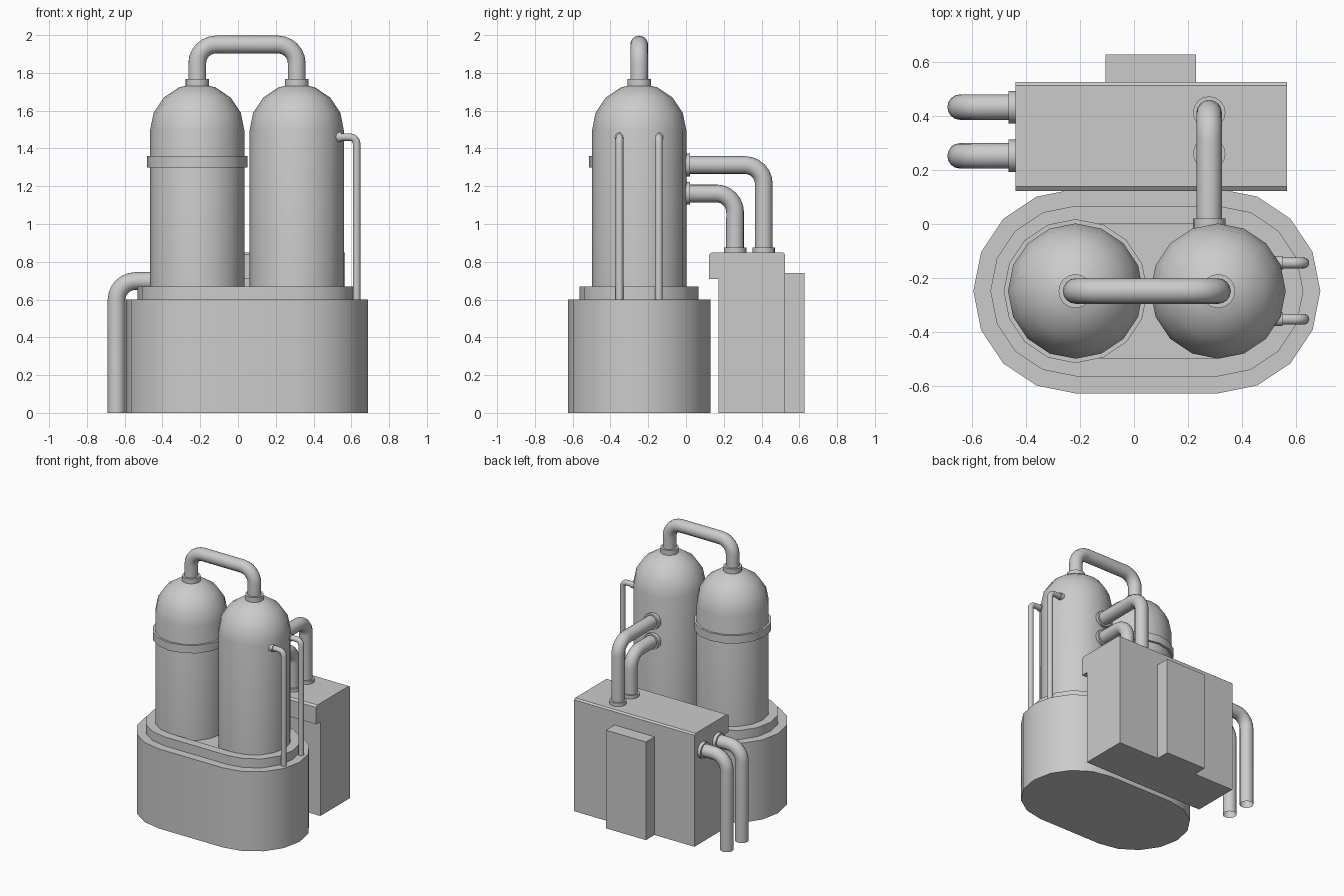
import bpy, bmesh
from math import cos, sin, pi, radians
from mathutils import Vector

if "Cube" in bpy.data.objects:
    bpy.data.objects.remove(bpy.data.objects["Cube"])

CY = -0.248                 # shared y centre of base and tanks
TANKS = (-0.216, 0.311)     # x centres of the two tanks
TANK_R = 0.25
PIPE_R = 0.047


def finish(name, bm, smooth=True):
    bmesh.ops.remove_doubles(bm, verts=bm.verts, dist=1e-5)
    bmesh.ops.recalc_face_normals(bm, faces=bm.faces)
    me = bpy.data.meshes.new(name)
    bm.to_mesh(me)
    bm.free()
    ob = bpy.data.objects.new(name, me)
    bpy.context.collection.objects.link(ob)
    if smooth:
        shade(ob)
    return ob


def shade(ob):
    bpy.ops.object.select_all(action='DESELECT')
    ob.select_set(True)
    bpy.context.view_layer.objects.active = ob
    bpy.ops.object.shade_smooth_by_angle(angle=radians(32))


def loft(name, rings):
    """Skin closed rings of points and cap both ends."""
    bm = bmesh.new()
    loops = [[bm.verts.new(p) for p in r] for r in rings]
    n = len(loops[0])
    for a, b in zip(loops, loops[1:]):
        for i in range(n):
            j = (i + 1) % n
            bm.faces.new((a[i], a[j], b[j], b[i]))
    bm.faces.new(loops[0])
    bm.faces.new(loops[-1])
    return finish(name, bm)


def lathe(name, profile, origin, axis=(0, 0, 1), segs=16):
    """Turn (radius, height) points about an axis through origin."""
    q = Vector((0, 0, 1)).rotation_difference(Vector(axis))
    o = Vector(origin)
    return loft(name, [[o + q @ Vector((r * cos(2 * pi * i / segs), r * sin(2 * pi * i / segs), h))
                        for i in range(segs)] for r, h in profile])


def flange(name, origin, axis, r=0.063, depth=0.045):
    return lathe(name, [(r, -depth / 2), (r, depth / 2)], origin, axis)


def stadium(r, z):
    pts = []
    for cx, start in ((TANKS[1], -pi / 2), (TANKS[0], pi / 2)):
        pts += [(cx + r * cos(start + i * pi / 8), CY + r * sin(start + i * pi / 8), z)
                for i in range(9)]
    return pts


def prism_x(name, profile, x0, x1):
    """Extrude a (y, z) outline along x."""
    return loft(name, [[(x, y, z) for y, z in profile] for x in (x0, x1)])


def pipe(name, corners, r=PIPE_R, bend=0.1, steps=6):
    """Round tube through corner points with filleted right-angle bends."""
    c = [Vector(p) for p in corners]
    pts = [c[0]]
    for a, b, d in zip(c, c[1:], c[2:]):
        u, v = (a - b).normalized(), (d - b).normalized()
        centre = b + (u + v) * bend
        for i in range(steps + 1):
            t = i / steps * pi / 2
            pts.append(centre - v * bend * cos(t) - u * bend * sin(t))
    pts.append(c[-1])
    cu = bpy.data.curves.new(name, 'CURVE')
    cu.dimensions = '3D'
    cu.bevel_depth = r
    cu.bevel_resolution = 6
    sp = cu.splines.new('POLY')
    sp.points.add(len(pts) - 1)
    for p, co in zip(sp.points, pts):
        p.co = (*co, 1)
    ob = bpy.data.objects.new(name, cu)
    bpy.context.collection.objects.link(ob)
    bpy.ops.object.select_all(action='DESELECT')
    ob.select_set(True)
    bpy.context.view_layer.objects.active = ob
    bpy.ops.object.convert(target='MESH')
    shade(bpy.context.object)


# Stepped base with a shallow well holding the tanks
loft("base", [stadium(0.378, 0), stadium(0.378, 0.6), stadium(0.315, 0.6),
              stadium(0.315, 0.668), stadium(TANK_R, 0.668), stadium(TANK_R, 0.635)])

# Domed tanks with top collars
dome = [(TANK_R * cos(i * pi / 8), 1.493 + TANK_R * sin(i * pi / 8)) for i in range(4)]
for side, x in zip(("left", "right"), TANKS):
    lathe(f"{side}_tank", [(TANK_R, 0.62)] + dome + [(0.001, 1.743)], (x, CY, 0))
    flange(f"{side}_tank_collar", (x, CY, 1.745), (0, 0, 1))

# Band around the left tank
lathe("left_tank_band", [(0.24, 1.30), (0.266, 1.30), (0.266, 1.36), (0.24, 1.36)], (TANKS[0], CY, 0))

# Pipe bridging the tank tops
pipe("bridge_pipe", [(TANKS[0], CY, 1.73), (TANKS[0], CY, 1.95),
                     (TANKS[1], CY, 1.95), (TANKS[1], CY, 1.73)])

# Thin drain pipes on the right tank
for i, s in enumerate((-1, 1)):
    y = CY + s * 0.104
    pipe(f"drain_pipe_{i}", [(0.5, y, 1.46), (0.628, y, 1.46), (0.628, y, 0.59)], 0.02, 0.035, 4)
    flange(f"drain_flange_{i}", (0.532, y, 1.46), (1, 0, 0), 0.026, 0.034)

# Rear cabinet with front overhang, and its back panel
prism_x("cabinet", [(0.172, 0), (0.525, 0), (0.525, 0.84), (0.512, 0.85), (0.138, 0.85),
                    (0.122, 0.838), (0.122, 0.71), (0.172, 0.71)], -0.438, 0.566)
prism_x("back_panel", [(0.515, 0), (0.627, 0), (0.627, 0.74), (0.515, 0.74)], -0.105, 0.229)

# Pipes from the right tank down into the cabinet
for i, (y, z) in enumerate(((0.412, 1.312), (0.26, 1.162))):
    pipe(f"feed_pipe_{i}", [(0.278, -0.05, z), (0.278, y, z), (0.278, y, 0.84)])
    flange(f"feed_tank_flange_{i}", (0.278, -0.005, z), (0, 1, 0), 0.06, 0.05)
    flange(f"feed_cabinet_flange_{i}", (0.278, y, 0.86), (0, 0, 1), 0.06, 0.03)

# Pipes from the cabinet side down to the ground
for i, y in enumerate((0.432, 0.252)):
    pipe(f"ground_pipe_{i}", [(-0.42, y, 0.698), (-0.643, y, 0.698), (-0.643, y, 0)])
    flange(f"ground_flange_{i}", (-0.447, y, 0.698), (1, 0, 0), 0.06, 0.034)
